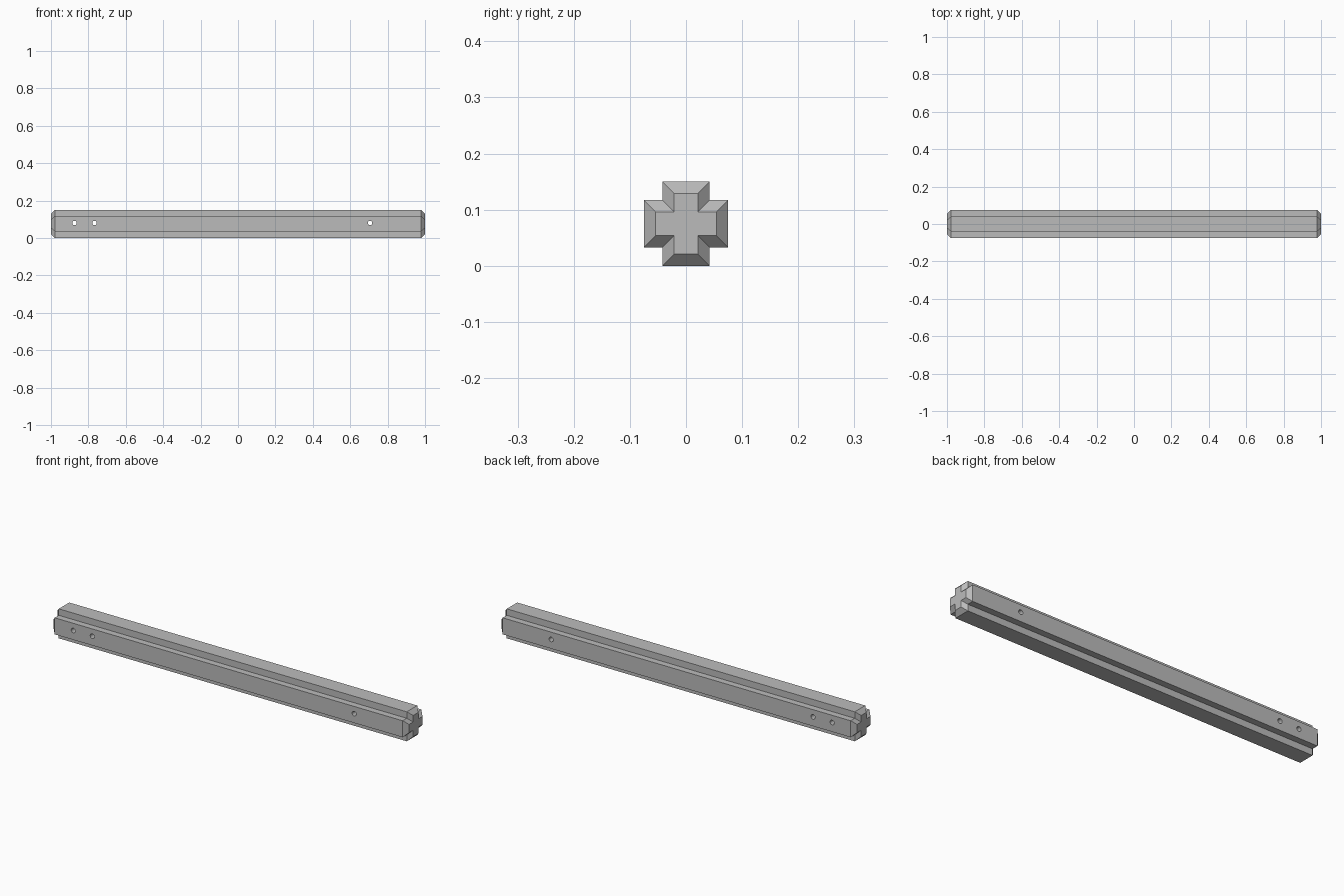
import bpy
import bmesh
import math

old = bpy.data.objects.get("Cube")
if old:
    bpy.data.objects.remove(old, do_unlink=True)

LENGTH, BEVEL = 2.0, 0.021
OUTER, ARM, MID = 0.075, 0.042, 0.075
HOLES = (-0.874, -0.767, 0.706, 0.872)
HOLE_Z, HOLE_R = 0.08, 0.012

gray = bpy.data.materials.new("plain gray")
gray.use_nodes = True
color = (0.5, 0.5, 0.5, 1)
gray.diffuse_color = color
gray.node_tree.nodes["Principled BSDF"].inputs["Base Color"].default_value = color


def cross_ring(bm, x, inset):
    """Cross-shaped loop of vertices at x, shrunk by inset."""
    o, a = OUTER - inset, ARM - inset
    corner = ((o, -a), (o, a), (a, a))
    ring = []
    for turn in range(4):
        c, s = round(math.cos(turn * math.pi / 2)), round(math.sin(turn * math.pi / 2))
        ring += [bm.verts.new((x, c * y - s * z, MID + s * y + c * z)) for y, z in corner]
    return ring


def finish(bm, name):
    bmesh.ops.recalc_face_normals(bm, faces=bm.faces)
    mesh = bpy.data.meshes.new(name)
    bm.to_mesh(mesh)
    bm.free()
    mesh.materials.append(gray)
    obj = bpy.data.objects.new(name, mesh)
    bpy.context.collection.objects.link(obj)
    return obj


# Cross-section beam with chamfered ends
bm = bmesh.new()
half = LENGTH / 2
rings = [cross_ring(bm, x, i) for x, i in
         ((-half, BEVEL), (-half + BEVEL, 0), (half - BEVEL, 0), (half, BEVEL))]
for a, b in zip(rings, rings[1:]):
    for i in range(len(a)):
        j = (i + 1) % len(a)
        bm.faces.new((a[i], a[j], b[j], b[i]))
bm.faces.new(rings[0])
bm.faces.new(rings[-1])
beam = finish(bm, "cross_beam")

# Bolt holes drilled from front to back
bm = bmesh.new()
for x in HOLES:
    drill = bmesh.ops.create_cone(bm, cap_ends=True, segments=16,
                                  radius1=HOLE_R, radius2=HOLE_R, depth=0.3)["verts"]
    for v in drill:
        v.co = (v.co.x + x, v.co.z, v.co.y + HOLE_Z)
cutter = finish(bm, "hole_cutter")
cutter.hide_render = True
cutter.hide_set(True)

cut = beam.modifiers.new("bolt holes", 'BOOLEAN')
cut.operation = 'DIFFERENCE'
cut.solver = 'EXACT'
cut.object = cutter
